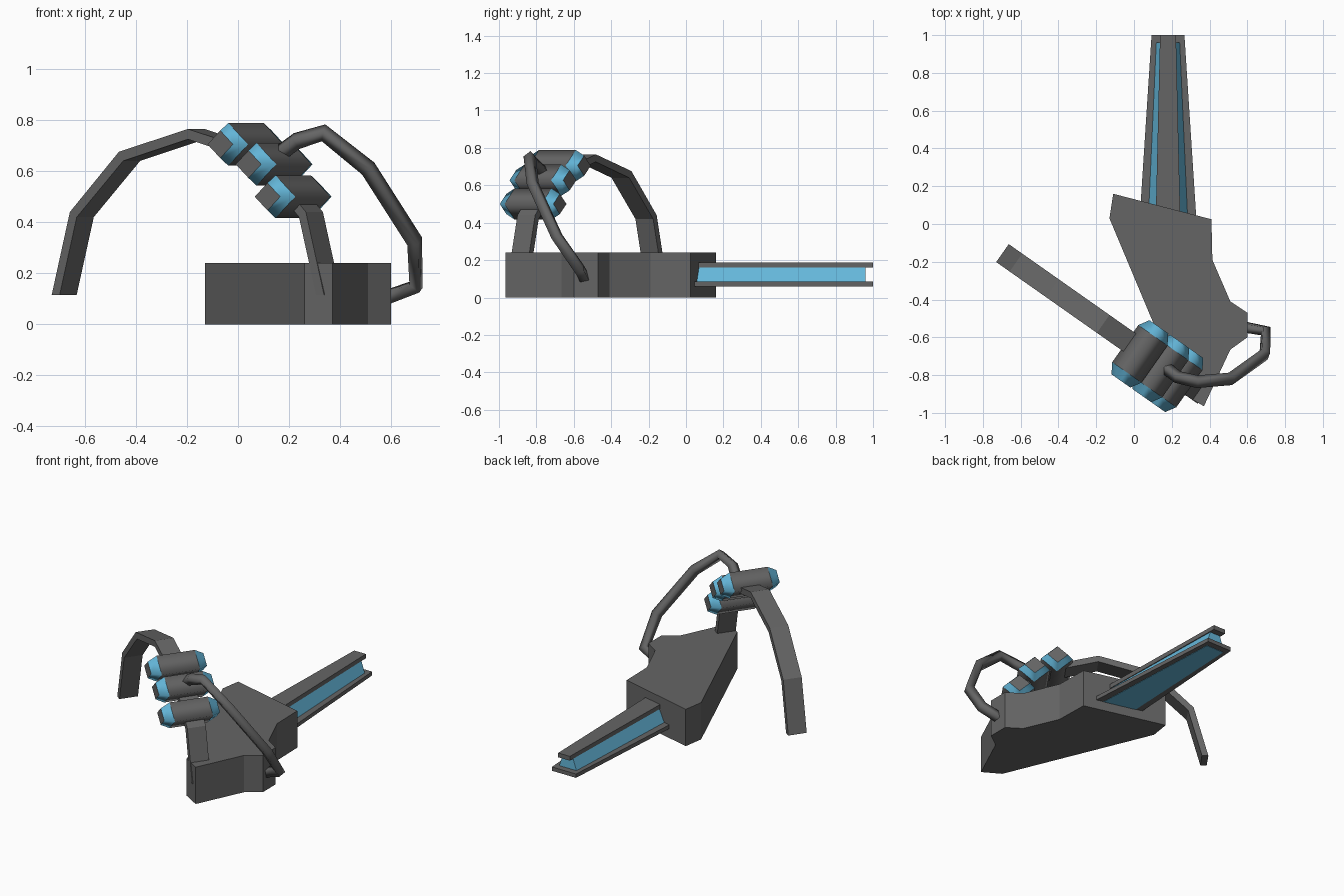
import bpy, bmesh
from math import cos, sin, pi
from mathutils import Vector

if "Cube" in bpy.data.objects:
    bpy.data.objects.remove(bpy.data.objects["Cube"])


def material(name, color):
    m = bpy.data.materials.new(name)
    m.diffuse_color = (*color, 1)
    m.use_nodes = True
    m.node_tree.nodes["Principled BSDF"].inputs["Base Color"].default_value = m.diffuse_color
    return m


blue = material("blue", (0.13, 0.48, 0.71))
dark = material("dark_grey", (0.13, 0.13, 0.13))

# Frame of the slanted arch: u runs along it, v across it
U = Vector((0.818, -0.575, 0))
V = Vector((0.575, 0.818, 0))
P0 = Vector((-0.163, -0.529, 0))


def arch_point(s, t, z):
    return P0 + U * s + V * t + Vector((0, 0, z))


def loft(name, rings, materials=(dark,), blue_bands=(), smooth=False):
    """Bridge rings of equal length and cap both ends; smooth keeps the rings sharp."""
    bm = bmesh.new()
    loops = [[bm.verts.new(p) for p in ring] for ring in rings]
    bm.faces.new(loops[0])
    bm.faces.new(loops[-1])
    n = len(loops[0])
    for k, (a, b) in enumerate(zip(loops, loops[1:])):
        for i in range(n):
            j = (i + 1) % n
            f = bm.faces.new((a[i], a[j], b[j], b[i]))
            f.material_index = 1 if k in blue_bands else 0
            f.smooth = smooth
    if smooth:
        for ring in loops:
            for i in range(n):
                bm.edges.get((ring[i], ring[(i + 1) % n])).smooth = False
    bmesh.ops.recalc_face_normals(bm, faces=bm.faces[:])
    mesh = bpy.data.meshes.new(name)
    bm.to_mesh(mesh)
    bm.free()
    for m in materials:
        mesh.materials.append(m)
    obj = bpy.data.objects.new(name, mesh)
    bpy.context.collection.objects.link(obj)
    return obj


# Main body: extruded outline
outline = [(-0.11, 0.16), (0.41, 0.025), (0.415, -0.19), (0.51, -0.41),
           (0.6, -0.47), (0.6, -0.6), (0.51, -0.665), (0.37, -0.965),
           (0.26, -0.9), (-0.13, 0.03)]
loft("body", [[(x, y, z) for x, y in outline] for z in (0, 0.24)])


# Rail: tapering bars, each given by half widths at the back and the far end
def rail(name, y_end, z0, z1, bottom, top, mats=(dark,)):
    cx = 0.18
    rings = []
    for y, b, t in ((0.03, bottom[0], top[0]), (y_end, bottom[1], top[1])):
        rings.append([(cx - b, y, z0), (cx + b, y, z0), (cx + t, y, z1), (cx - t, y, z1)])
    loft(name, rings, mats)


rail("rail_lower_plate", 1.0, 0.06, 0.085, (0.15, 0.087), (0.15, 0.087))
rail("rail_core", 0.96, 0.085, 0.16, (0.104, 0.062), (0.06, 0.037), (blue,))
rail("rail_underside", 0.96, 0.058, 0.07, (0.104, 0.062), (0.104, 0.062), (blue,))
rail("rail_upper_plate", 1.0, 0.16, 0.188, (0.065, 0.042), (0.065, 0.042))

# Arch: flat band, half profile mirrored about its apex
outer = [(0.652, 0.115), (0.565, 0.44), (0.33, 0.676), (0, 0.765)]
inner = [(0.614, 0.115), (0.532, 0.42), (0.31, 0.64), (0, 0.725)]


def mirrored(half):
    return [(-s, z) for s, z in half] + half[-2::-1]


band = mirrored(outer) + mirrored(inner)[::-1]
loft("arch", [[arch_point(s, t, z) for s, z in band] for t in (-0.058, 0.058)])

# Canisters: four-sided with a ridge on top and blue tapered ends
for i, (s, z) in enumerate(((0.25, 0.705), (0.385, 0.627), (0.476, 0.5))):
    rings = []
    for t, r in ((-0.175, 0.058), (-0.12, 0.09), (0.12, 0.09), (0.175, 0.058)):
        rings.append([arch_point(s + r * 1.05 * cos(k * pi / 2), t - 0.018,
                                 z + r * 0.93 * sin(k * pi / 2)) for k in range(4)])
    loft(f"canister_{i + 1}", rings, (dark, blue), (0, 2), smooth=True)

# Hose from the middle canister down to the side of the body
path = [(0.165, -0.76, 0.67), (0.23, -0.81, 0.718), (0.335, -0.835, 0.75),
        (0.51, -0.82, 0.61), (0.692, -0.69, 0.325), (0.697, -0.567, 0.148),
        (0.58, -0.545, 0.105)]
curve = bpy.data.curves.new("hose", 'CURVE')
curve.dimensions = '3D'
curve.bevel_depth = 0.034
curve.bevel_resolution = 0
curve.use_fill_caps = True
spline = curve.splines.new('POLY')
spline.points.add(len(path) - 1)
for pt, co in zip(spline.points, path):
    pt.co = (*co, 1)
spline.use_smooth = True
curve.materials.append(dark)
bpy.context.collection.objects.link(bpy.data.objects.new("hose", curve))
